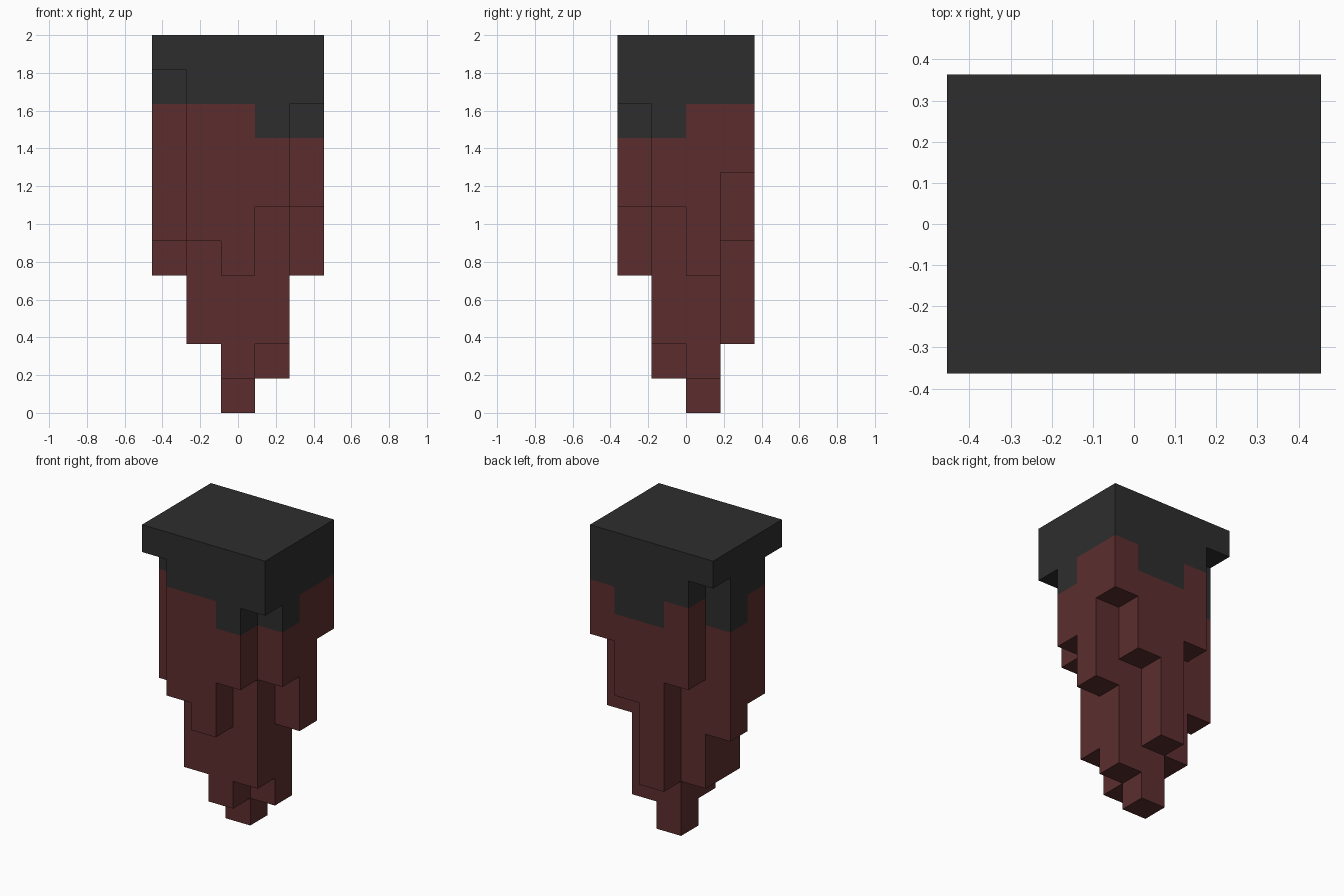
import bpy
import bmesh
from math import radians
from mathutils import Vector

cube = bpy.data.objects.get("Cube")
if cube:
    bpy.data.objects.remove(cube, do_unlink=True)

TOP = 11                # block layers in total height
U = 2 / TOP             # edge of one block

# Lowest layer of each block column: rows run front to back, entries -x to +x
COLUMN_BOTTOM = [[10, 5, 4, 6, 9],
                 [5, 2, 1, 2, 6],
                 [4, 2, 0, 1, 4],
                 [10, 6, 2, 5, 7]]
# Layer where the dark cap gives way to red rock
CAP_BOTTOM = [[10, 9, 9, 8, 9],
              [9, 8, 8, 8, 8],
              [8, 8, 8, 8, 9],
              [10, 9, 8, 8, 9]]


def make_material(name, color):
    mat = bpy.data.materials.new(name)
    mat.use_nodes = True
    mat.diffuse_color = color
    mat.node_tree.nodes["Principled BSDF"].inputs["Base Color"].default_value = color
    return mat


def blocks(low, high):
    """Set of block cells between two layer maps."""
    def layer(m, j, i):
        return m if isinstance(m, int) else m[j][i]
    return {(i, j, k) for j in range(4) for i in range(5)
            for k in range(layer(low, j, i), layer(high, j, i))}


def build_skin(name, cells, solid, mat):
    """Outer skin of the cells, leaving out walls shared with other blocks."""
    bm = bmesh.new()
    for cell in sorted(cells):
        center = Vector(cell) + Vector((0.5, 0.5, 0.5))
        for axis in range(3):
            for sign in (-1, 1):
                step = Vector((0, 0, 0))
                step[axis] = sign
                if tuple(int(c + s) for c, s in zip(cell, step)) in solid:
                    continue
                a, b = Vector((0, 0, 0)), Vector((0, 0, 0))
                a[(axis + 1) % 3] = 0.5
                b[(axis + 2) % 3] = 0.5 * sign
                mid = center + step * 0.5 - Vector((2.5, 2, 0))
                corners = (mid - a - b, mid + a - b, mid + a + b, mid - a + b)
                bm.faces.new([bm.verts.new(c * U) for c in corners])
    bmesh.ops.remove_doubles(bm, verts=bm.verts, dist=0.001)
    # Join flush block walls into large flat faces
    bmesh.ops.dissolve_limit(bm, angle_limit=radians(1),
                             verts=bm.verts, edges=bm.edges)
    mesh = bpy.data.meshes.new(name)
    bm.to_mesh(mesh)
    bm.free()
    mesh.materials.append(mat)
    obj = bpy.data.objects.new(name, mesh)
    bpy.context.collection.objects.link(obj)


# Dark cap on top, hanging red rock below
solid = blocks(COLUMN_BOTTOM, TOP)
cap = blocks(CAP_BOTTOM, TOP)
build_skin("dark_cap", cap, solid, make_material("charcoal", (0.027, 0.027, 0.027, 1)))
build_skin("hanging_rock", solid - cap, solid,
           make_material("dark_red_rock", (0.107, 0.027, 0.027, 1)))
